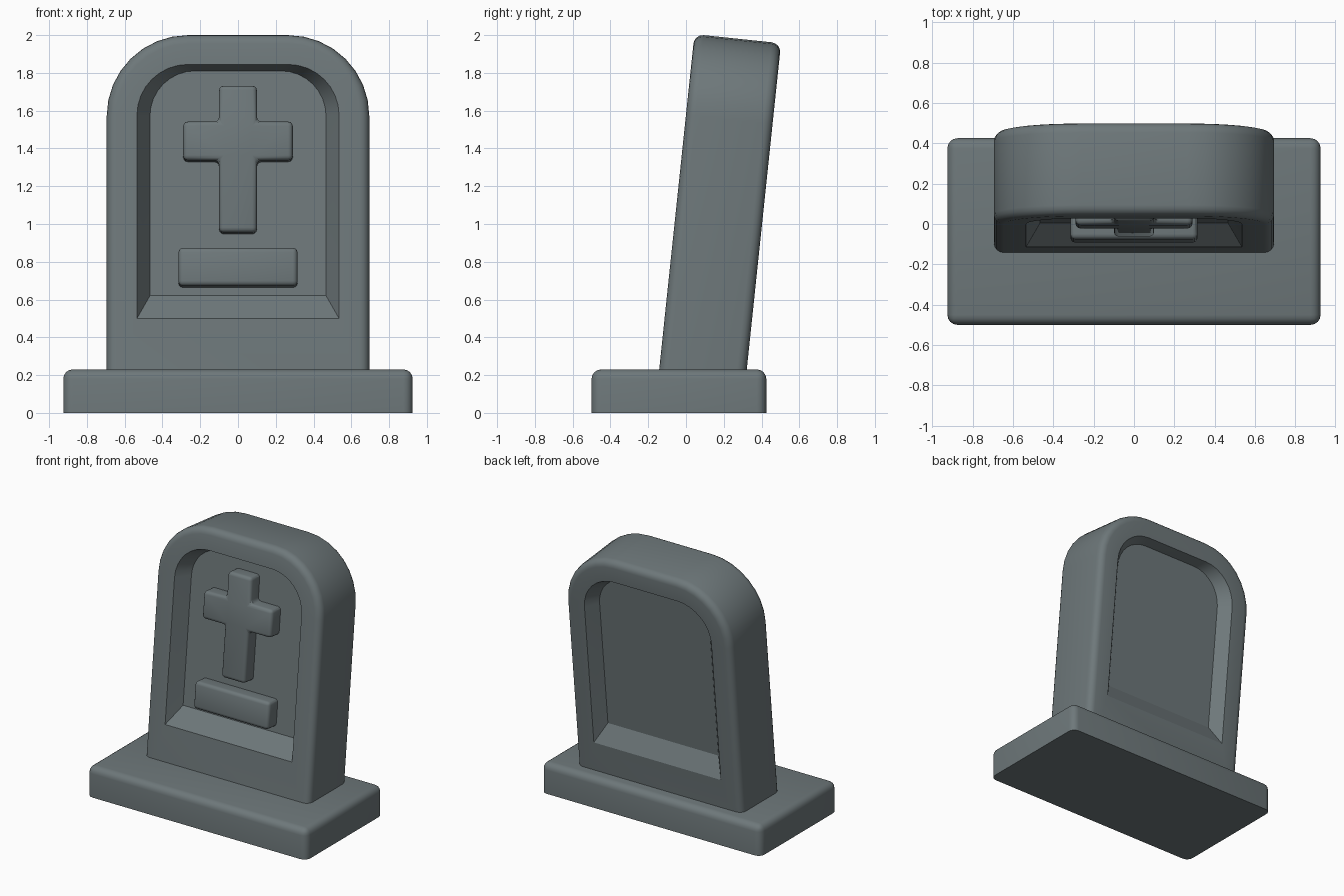
import bpy, bmesh, math
from mathutils import Matrix

if "Cube" in bpy.data.objects:
    bpy.data.objects.remove(bpy.data.objects["Cube"])

TILT = math.radians(6)
# slab space: x across, y depth behind the front face, z up the leaning face
LEAN = Matrix.Translation((0, -0.166, 0)) @ Matrix.Rotation(-TILT, 4, 'X')
THICK = 0.461

stone = bpy.data.materials.new("stone")
stone.diffuse_color = (0.155, 0.187, 0.195, 1)
stone.use_nodes = True
stone.node_tree.nodes["Principled BSDF"].inputs["Base Color"].default_value = stone.diffuse_color


def finish(name, bm, matrix=None):
    bmesh.ops.recalc_face_normals(bm, faces=bm.faces)
    if matrix:
        bm.transform(matrix)
    me = bpy.data.meshes.new(name)
    bm.to_mesh(me)
    bm.free()
    me.materials.append(stone)
    ob = bpy.data.objects.new(name, me)
    bpy.context.collection.objects.link(ob)
    bpy.ops.object.select_all(action='DESELECT')
    ob.select_set(True)
    bpy.context.view_layer.objects.active = ob
    bpy.ops.object.shade_smooth_by_angle(angle=math.radians(30))
    return ob


def arch(hw, bottom, top, r, n=8):
    """Outline with a flat bottom and rounded upper corners."""
    right = [(hw, bottom)]
    for i in range(n + 1):
        a = math.pi / 2 * i / n
        right.append((hw - r + r * math.cos(a), top - r + r * math.sin(a)))
    return right + [(-x, z) for x, z in reversed(right)]


def plate(name, outline, y0, y1, bevel):
    """Raised relief with rounded edges, lying in the slab's leaning plane."""
    bm = bmesh.new()
    f = bm.faces.new([bm.verts.new((x, y1, z)) for x, z in outline])
    ext = bmesh.ops.extrude_face_region(bm, geom=[f])
    for v in ext['geom']:
        if isinstance(v, bmesh.types.BMVert):
            v.co.y = y0
    bmesh.ops.recalc_face_normals(bm, faces=bm.faces)
    edges = [e for e in bm.edges if min(v.co.y for v in e.verts) < y1 - 1e-4]
    bmesh.ops.bevel(bm, geom=edges, offset=bevel, segments=3, profile=0.5, affect='EDGES')
    return finish(name, bm, LEAN)


# base plinth, rounded except around the underside
bm = bmesh.new()
bmesh.ops.create_cube(bm, size=1)
bm.transform(Matrix.Translation((0, -0.0375, 0.115)) @ Matrix.Diagonal((1.85, 0.925, 0.23, 1)))
edges = [e for e in bm.edges if max(v.co.z for v in e.verts) > 0.01]
bmesh.ops.bevel(bm, geom=edges, offset=0.05, segments=4, profile=0.5, affect='EDGES')
finish("base", bm)

# leaning slab: loft from the front recess, over the rounded rim, to the back recess
B = 0.05
floor_outline = arch(0.466, 0.635, 1.832, 0.24)
rim = [(arch(0.535, 0.503, 1.855, 0.27), 0.0)]
for i in range(5):
    a = math.pi / 2 * i / 4
    inset = B * (1 - math.sin(a))
    rim.append((arch(0.695 - inset, 0.1, 2.016 - inset, 0.43 - inset), B * (1 - math.cos(a))))
rings = [(floor_outline, 0.105)] + rim
rings += [(pts, THICK - d) for pts, d in reversed(rim)] + [(floor_outline, THICK - 0.085)]

bm = bmesh.new()
loops = [[bm.verts.new((x, d, z)) for x, z in pts] for pts, d in rings]
count = len(loops[0])
for l0, l1 in zip(loops, loops[1:]):
    for i in range(count):
        j = (i + 1) % count
        bm.faces.new((l0[i], l0[j], l1[j], l1[i]))
bm.faces.new(loops[0])
bm.faces.new(loops[-1])
finish("headstone", bm, LEAN)

# raised cross and plaque on the front panel
side = [(0.1, 0.963), (0.1, 1.347), (0.29, 1.347), (0.29, 1.553), (0.1, 1.553), (0.1, 1.744)]
plate("cross", side + [(-x, z) for x, z in reversed(side)], 0.0, 0.12, 0.025)
plate("plaque", [(-0.315, 0.678), (0.315, 0.678), (0.315, 0.881), (-0.315, 0.881)], 0.0, 0.12, 0.025)
